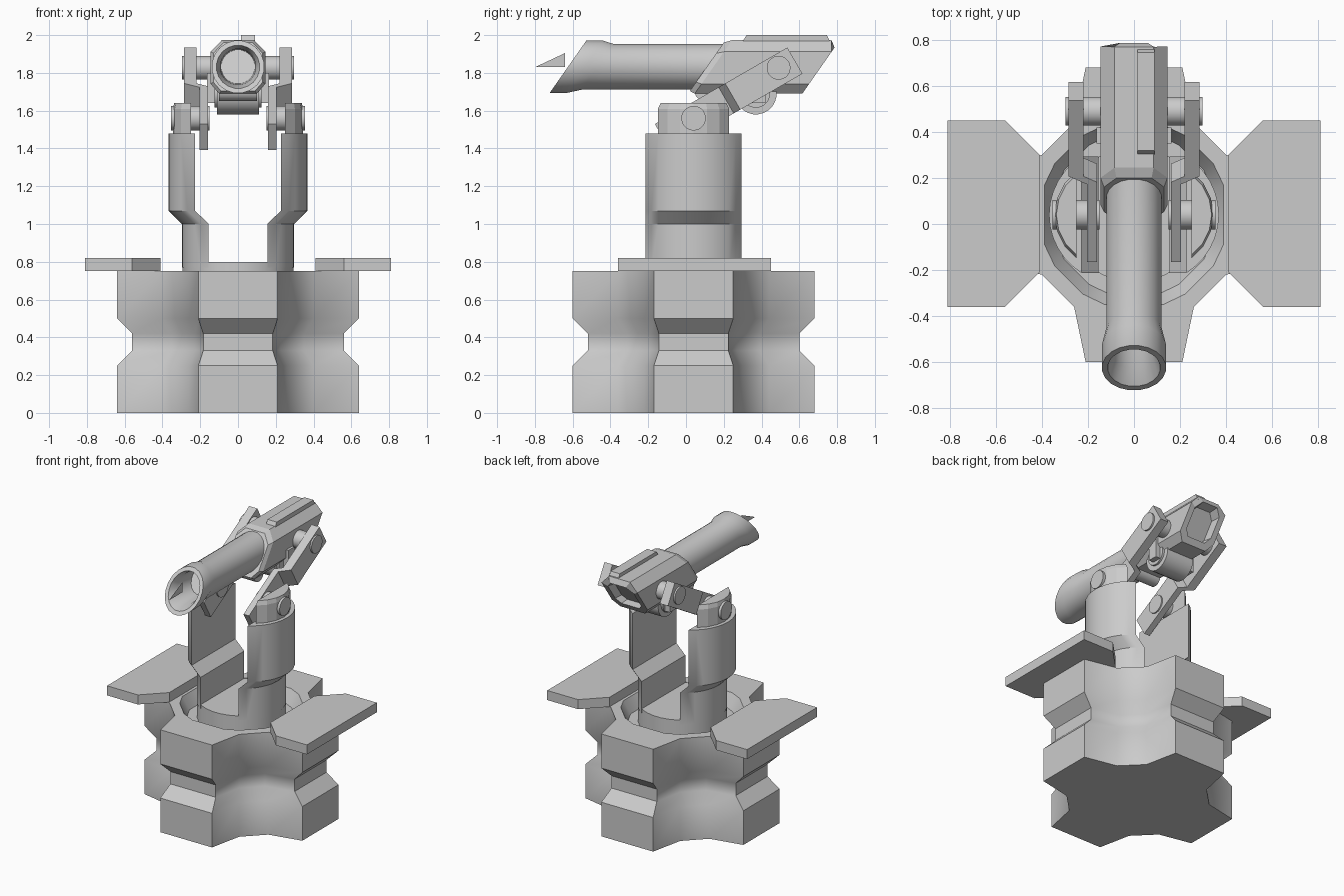
import bpy, bmesh, math
from mathutils import Vector

if "Cube" in bpy.data.objects:
    bpy.data.objects.remove(bpy.data.objects["Cube"])

CY = 0.04            # turret axis in y
ZC = 1.832           # barrel axis height
SHEAR = 0.70         # slant of muzzle and housing ends
TILT = math.radians(30)


def finish(name, bm, smooth=None):
    bmesh.ops.recalc_face_normals(bm, faces=bm.faces)
    me = bpy.data.meshes.new(name)
    bm.to_mesh(me)
    bm.free()
    ob = bpy.data.objects.new(name, me)
    bpy.context.collection.objects.link(ob)
    if smooth:
        bpy.context.view_layer.objects.active = ob
        ob.select_set(True)
        bpy.ops.object.shade_smooth_by_angle(angle=math.radians(smooth))
        ob.select_set(False)
    return ob


def loft(rings):
    """Skin a list of equal-length rings and cap both ends."""
    bm = bmesh.new()
    vs = [[bm.verts.new(p) for p in r] for r in rings]
    n = len(vs[0])
    for a, b in zip(vs, vs[1:]):
        for i in range(n):
            bm.faces.new((a[i], a[(i + 1) % n], b[(i + 1) % n], b[i]))
    bm.faces.new(vs[0])
    bm.faces.new(vs[-1])
    return bm


def circle(r, n):
    return [(r * math.cos(2 * math.pi * (i + .5) / n), r * math.sin(2 * math.pi * (i + .5) / n)) for i in range(n)]


def x_cylinder(name, x0, x1, y, z, r, n=24):
    finish(name, loft([[(x, y + a, z + b) for a, b in circle(r, n)] for x in (x0, x1)]), 35)


def slanted(sections):
    """Rings along y whose planes lean with the slant: (y at axis, xz section)."""
    return loft([[(x, y + SHEAR * z, ZC + z) for x, z in sec] for y, sec in sections])


def box(name, x0, x1, y0, y1, z0, z1):
    finish(name, loft([[(x0, y0, z), (x1, y0, z), (x1, y1, z), (x0, y1, z)] for z in (z0, z1)]))


# Cross-shaped base with a waist and a recessed top
quarter = [(.64, -.21), (.64, .21), (.40, .26), (.26, .40)]
outline = []
for k in range(4):
    for x, y in quarter:
        for _ in range(k):
            x, y = -y, x
        outline.append(Vector((x, y)))
levels = [(0, 1), (.25, 1), (.33, .875), (.42, .875), (.50, 1), (.75, 1)]
rings = [[(p.x * s, CY + p.y * s, z) for p in outline] for z, s in levels]
for z, r in ((.75, .41), (.66, .36)):
    rings.append([(d.x * r, CY + d.y * r, z) for d in (p.normalized() for p in outline)])
finish("base", loft(rings), 40)

# Turntable
finish("turntable", loft([[(a, CY + b, z) for a, b in circle(.295, 32)] for z in (.65, .80)]), 35)


def d_section(inner, r, cx, n=12):
    """Flat inner face with a circular outer face."""
    t = math.acos((inner - cx) / r)
    return [(cx + r * math.cos(a), CY + r * math.sin(a)) for a in (-t + 2 * t * i / n for i in range(n + 1))]


for s, side in ((1, "right"), (-1, "left")):
    # Side platforms
    plate = [(.41, -.21), (.56, -.36), (.81, -.36), (.81, .45), (.56, .45), (.41, .30)]
    finish(side + "_platform", loft([[(s * x, y, z) for x, y in plate] for z in (.75, .82)]))

    # Fork arms, stepping outward above the turntable
    sec = d_section(.155, .297, 0)
    steps = [(.77, 0), (1.0, 0), (1.07, .072), (1.48, .072)]
    finish(side + "_fork_arm", loft([[(s * (x + d), y, z) for x, y in sec] for z, d in steps]), 35)

    # Knuckles on the arms and their pivot pins
    sec = d_section(.25, .235, .11, 6)
    finish(side + "_knuckle", loft([[(s * (.25 + (x - .25) * k), CY + (y - CY) * k, z) for x, y in sec]
                                    for z, k in ((1.47, 1), (1.61, 1), (1.64, .92))]))
    x_cylinder(side + "_lower_pin", s * .15, s * .355, CY, 1.56, .065)

    # Cranked lift links, tilted in the yz plane
    prof = [(0, .16), (.40, .16), (.43, .22), (.81, .22), (.81, .285), (.43, .285), (.39, .205), (0, .205)]
    ca, sa = math.cos(TILT), math.sin(TILT)
    finish(side + "_lift_link", loft([[(s * x, -.125 + t * ca - w * sa, 1.46 + t * sa + w * ca) for t, x in prof]
                                      for w in (-.08, .08)]))
    x_cylinder(side + "_upper_pin", s * .10, s * .297, .49, 1.827, .063)

    # Small brackets on the housing sides
    box(side + "_bracket", *sorted((s * .10, s * .163)), .35, .42, 1.64, 1.80)

# Barrel with flared, slant-cut hollow muzzle
sections = [(.30, .122), (-.466, .122), (-.535, .14), (-.625, .14), (-.625, .115), (-.56, .095), (-.40, .09)]
barrel = [[(x, y + (SHEAR * z if y < 0 else 0), ZC + z) for x, z in circle(r, 20)] for y, r in sections]
finish("barrel", loft(barrel), 30)

# Slanted eight-sided housing with chamfered front and recessed rear
octo = [(.085, .142), (.145, .08), (.145, -.09), (.10, -.142)]
octo += [(-x, z) for x, z in reversed(octo)]
scaled = lambda k: [(x * k, z * k) for x, z in octo]
bm = slanted([(.11, scaled(.9)), (.145, octo), (.715, octo), (.715, scaled(.72)), (.65, scaled(.66))])
for v in bm.verts:                       # trim the top rear corner
    v.co.y = min(v.co.y, .795 - .65 * max(0, v.co.z - 1.935))
finish("housing", bm)

# Raised rib on top of the housing
rib = [(.29, 1.95), (.32, 2.0), (.745, 2.0), (.77, 1.95)]
finish("top_rib", loft([[(x, y, z) for y, z in rib] for x in (.015, .09)]))

# Cross drum and front roller beneath the housing
x_cylinder("under_drum", -.11, .11, .37, 1.69, .11)
x_cylinder("drum_hub", -.125, .125, .37, 1.69, .075)
x_cylinder("front_roller", -.10, .10, .10, 1.705, .055, 16)

# Thin sight blade in front of the muzzle
bm = bmesh.new()
bm.faces.new([bm.verts.new(p) for p in ((0, -.80, 1.83), (0, -.64, 1.83), (0, -.64, 1.905))])
finish("sight_blade", bm)
